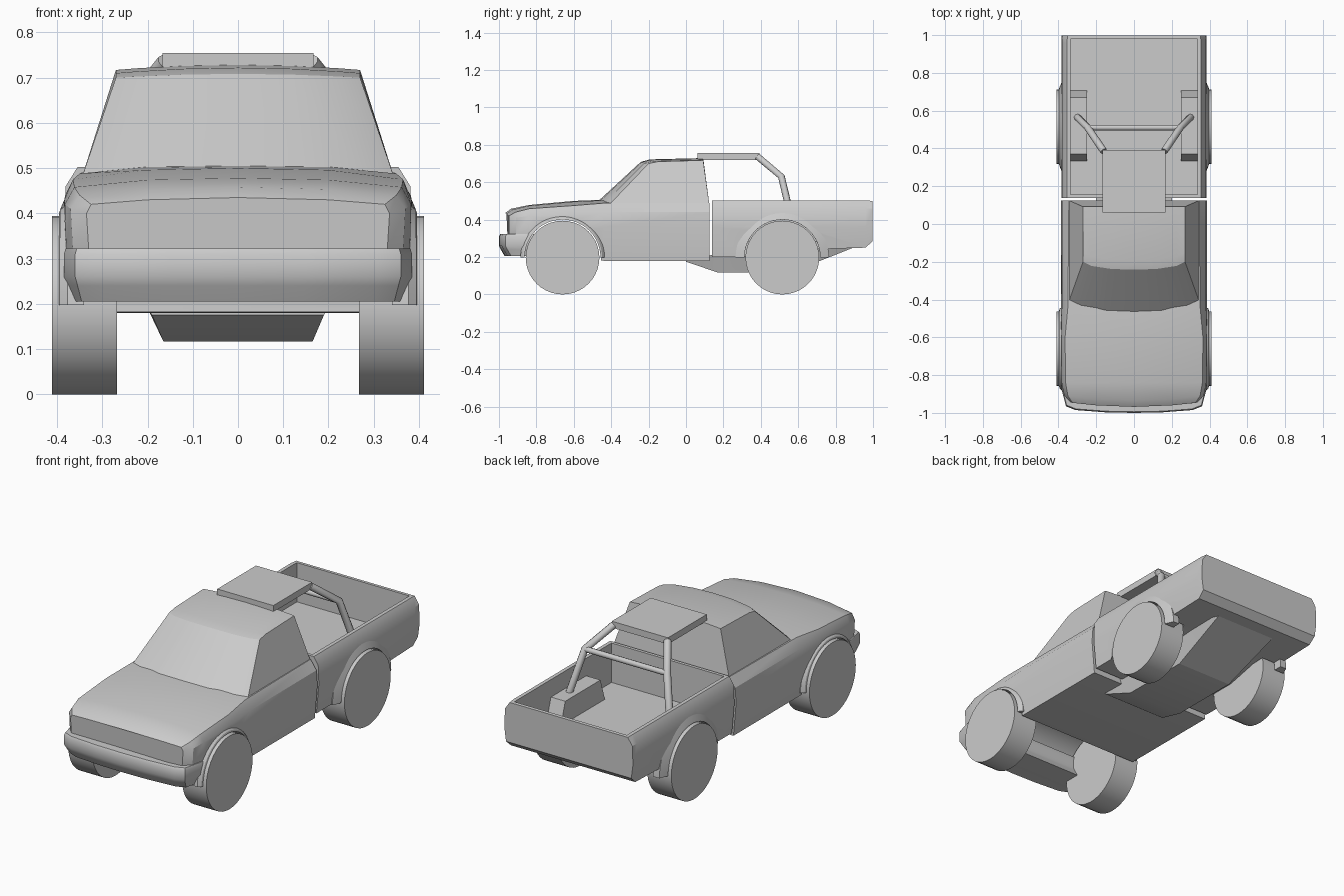
import bpy, bmesh, math
from mathutils import Vector

if "Cube" in bpy.data.objects:
    bpy.data.objects.remove(bpy.data.objects["Cube"])


def finish(ob, angle=30):
    bpy.ops.object.select_all(action='DESELECT')
    ob.select_set(True)
    bpy.context.view_layer.objects.active = ob
    bpy.ops.object.shade_smooth_by_angle(angle=math.radians(angle))
    return ob


def loft(name, rings, angle=30):
    """Skin closed rings of points and cap both ends."""
    bm = bmesh.new()
    vs = [[bm.verts.new(p) for p in r] for r in rings]
    n = len(rings[0])
    for a, b in zip(vs, vs[1:]):
        for i in range(n):
            j = (i + 1) % n
            bm.faces.new((a[i], a[j], b[j], b[i]))
    bm.faces.new(vs[0])
    bm.faces.new(vs[-1])
    bmesh.ops.recalc_face_normals(bm, faces=bm.faces)
    me = bpy.data.meshes.new(name)
    bm.to_mesh(me)
    bm.free()
    ob = bpy.data.objects.new(name, me)
    bpy.context.collection.objects.link(ob)
    return finish(ob, angle)


def section(y, half, k=0.0):
    """Mirror a half outline (x, z) into a ring at depth y, bowed by k."""
    full = half + [(-x, z) for x, z in reversed(half) if x > 0]
    return [(x, y + k * x * x, z) for x, z in full]


def box(name, x0, x1, y0, y1, z0, z1):
    return loft(name, [[(x0, y, z0), (x1, y, z0), (x1, y, z1), (x0, y, z1)] for y in (y0, y1)])


def cylinder_x(name, x0, x1, y, z, r, n=40):
    ts = [2 * math.pi * i / n for i in range(n)]
    return loft(name, [[(x, y + r * math.cos(t), z + r * math.sin(t)) for t in ts] for x in (x0, x1)])


def cut(ob, cutter):
    m = ob.modifiers.new("cut", 'BOOLEAN')
    m.operation, m.solver, m.object = 'DIFFERENCE', 'EXACT', cutter
    bpy.context.view_layer.objects.active = ob
    bpy.ops.object.modifier_apply(modifier=m.name)
    bpy.data.objects.remove(cutter)
    finish(ob)


def tube(name, a, b, c=None, r=0.019):
    pts = [p for p in (a, b, c) if p]
    cu = bpy.data.curves.new(name, 'CURVE')
    cu.dimensions = '3D'
    cu.bevel_depth, cu.bevel_resolution, cu.use_fill_caps = r, 2, True
    s = cu.splines.new('POLY')
    s.points.add(len(pts) - 1)
    for p, q in zip(s.points, pts):
        p.co = (*q, 1)
    bpy.context.collection.objects.link(bpy.data.objects.new(name, cu))


FRONT, REAR, R = -0.66, 0.515, 0.197

# Cab body with hood
body = loft("cab_body", [
    section(-0.968, [(.30, .21), (.33, .32), (.335, .40), (.325, .42), (.2, .43), (0, .435)], .2),
    section(-0.935, [(.35, .205), (.365, .32), (.37, .41), (.35, .44), (.2, .453), (0, .458)], .2),
    section(-0.84, [(.365, .205), (.38, .32), (.383, .42), (.362, .458), (.2, .474), (0, .478)]),
    section(-0.60, [(.37, .205), (.386, .36), (.384, .43), (.365, .475), (.2, .496), (0, .50)]),
    section(-0.44, [(.37, .18), (.386, .36), (.382, .44), (.350, .488), (.2, .503), (0, .506)]),
    section(0.125, [(.37, .18), (.386, .36), (.380, .44), (.345, .490), (.2, .49), (0, .49)])], 35)
cut(body, cylinder_x("front_arch_cutter", -.6, .6, FRONT, .197, .207))

# Cab greenhouse: slices across x, each windshield base, roof front, roof back, rear base
half = [(.345, .27, -.41, -.20), (.285, .225, -.445, -.222), (.15, .12, -.482, -.238), (0, 0, -.49, -.242)]
rings = []
for s, row in [(1, h) for h in half] + [(-1, h) for h in half[-2::-1]]:
    bx, tx, by, ty = row
    crown = .012 * (1 - (tx / .27) ** 2)
    rings.append([(s * bx, by, .48), (s * tx, ty, .700 + crown * .7), (s * tx, ty + .05, .710 + crown),
                  (s * tx, .092, .717 + crown), (s * bx, .125, .48)])
loft("cab_roof_and_windows", rings, 25)

# Front bumper wrapping the corners: one outline swept through heights
outline = [(.385, -.80), (.385, -.87), (.36, -.965), (.31, -.985), (.15, -.997), (0, -1.0)]
levels = [(.205, .96, .03), (.24, .985, .01), (.26, 1, 0), (.31, 1, 0), (.322, .99, .006)]
loft("front_bumper", [[(sx * x * w, y + d, z) for sx, pts in ((1, outline), (-1, outline[-2::-1]))
                       for x, y in pts] for z, w, d in levels])

# Cargo bed, hollowed and with wheel openings
top = [(.385, .36), (.381, .46), (.355, .502)]
bed = loft("cargo_bed", [
    section(0.138, [(.37, .20)] + top), section(0.46, [(.37, .20)] + top),
    section(0.64, [(.37, .24)] + top), section(0.96, [(.37, .25)] + top),
    section(0.998, [(.373, .285), (.383, .36), (.379, .46), (.352, .50)])])
cut(bed, box("bed_cutter", -.335, .335, .155, .98, .29, .7))

# Underbody hull
loft("underbody", [
    section(0.0, [(.19, .175), (.20, .19)]), section(0.17, [(.165, .117), (.20, .215)]),
    section(0.56, [(.165, .117), (.20, .23)]), section(0.89, [(.18, .248), (.20, .26)])], 20)

for s, side in ((1, "right"), (-1, "left")):
    cut(bed, cylinder_x("rear_arch_cutter", *sorted((s * .262, s * .6)), REAR, .197, .203))
    for y, end, ro in ((FRONT, "front", .225), (REAR, "rear", .25)):
        # Wheel
        cylinder_x(f"{end}_{side}_wheel", *sorted((s * .267, s * .411)), y, R, R)
        # Fender flare
        arc = []
        for i in range(25):
            t = math.pi * i / 24
            arc.append([(s * x, y + r * math.cos(t), R + r * math.sin(t)) for x, r in
                        ((.34, .203), (.396, .203), (.393, .212), (.377, ro), (.34, ro))])
        loft(f"{end}_{side}_fender_flare", arc)
    # Wheel housing inside the bed
    loft(f"{side}_wheel_housing", [[(s * x, y, z) for y, z in
         ((.33, .28), (.37, .408), (.67, .408), (.71, .28))] for x in (.25, .34)])
    # Roll bar leg
    tube(f"{side}_roll_bar_leg", (s * .16, .385, .735), (s * .245, .51, .63), (s * .30, .565, .40))

# Roll bar cross tube and roof board
tube("roll_bar_cross_tube", (-.245, .51, .63), (.245, .51, .63), r=.015)
box("roof_board", -.167, .167, .062, .392, .72, .755)
